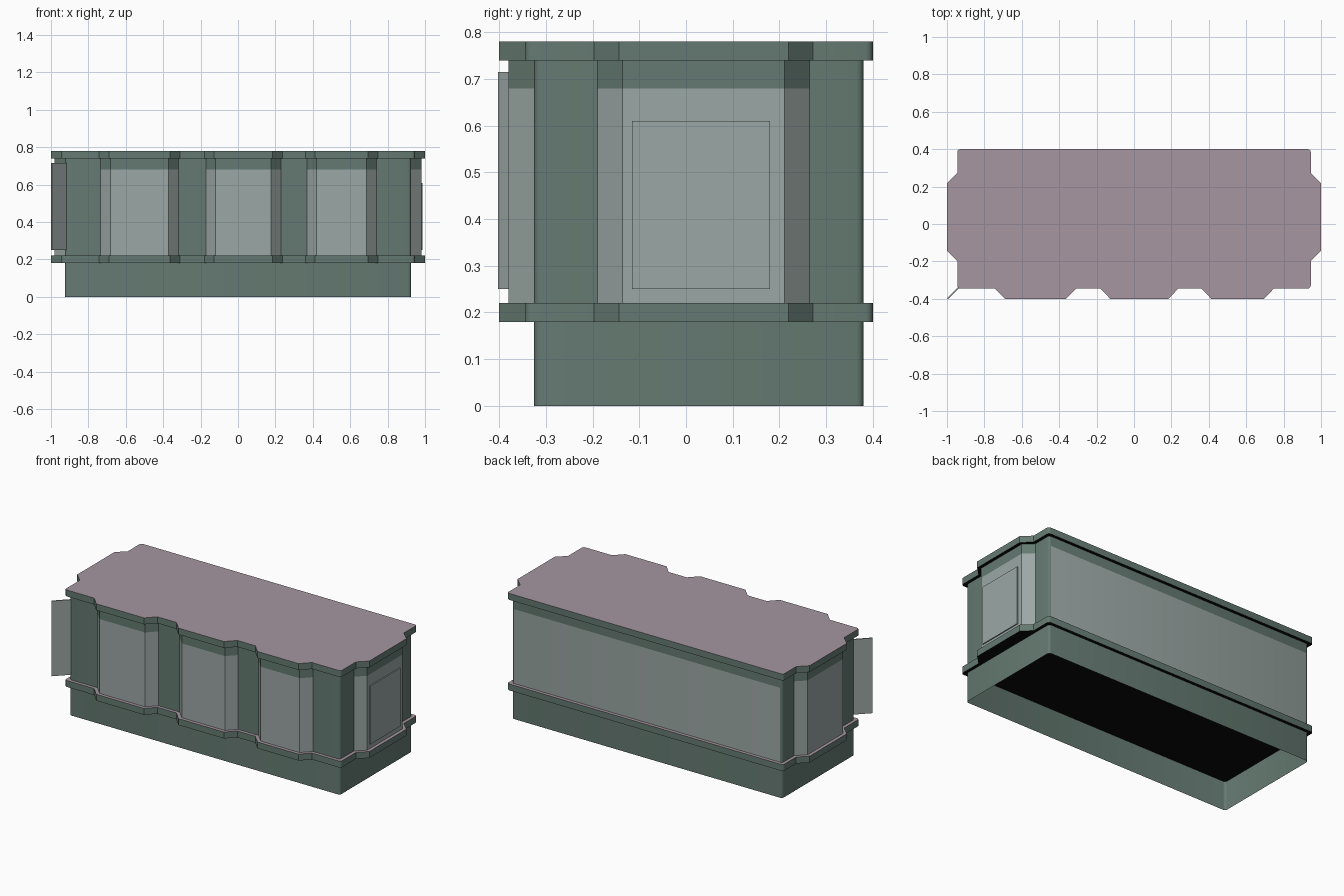
import bpy, bmesh, math
from mathutils import Matrix

if "Cube" in bpy.data.objects:
    bpy.data.objects.remove(bpy.data.objects["Cube"], do_unlink=True)


def material(name, rgb):
    m = bpy.data.materials.new(name)
    m.use_nodes = True
    m.diffuse_color = (*rgb, 1)
    m.node_tree.nodes["Principled BSDF"].inputs["Base Color"].default_value = (*rgb, 1)
    return m


WALL, TOP, UNDER, GLASS = range(4)
MATS = [material("wall green", (0.13, 0.195, 0.168)),
        material("dusty pink top", (0.38, 0.305, 0.355)),
        material("underside black", (0.003, 0.003, 0.003)),
        material("pale grey pane", (0.33, 0.39, 0.375))]

HALF_X, BAY_X = 0.945, 1.0
FRONT, BACK, BAY_Y = -0.345, 0.40, -0.40
SLANT = 0.053
FRONT_BAYS = [(-0.743, -0.31), (-0.18, 0.237), (0.36, 0.748)]
SIDE_BAY = (-0.197, 0.272)


def corner(x, y, r, quadrant, steps=3):
    """Rounded corner, counter-clockwise, centred inside the corner point."""
    sx, sy = [(1, 1), (-1, 1), (-1, -1), (1, -1)][quadrant]
    cx, cy = x - sx * r, y - sy * r
    angles = [(quadrant + i / steps) * math.pi / 2 for i in range(steps + 1)]
    return [(cx + r * math.cos(a), cy + r * math.sin(a), WALL) for a in angles]


def outline(d, bays=True):
    """Plan shape inset by d; each point carries the colour of the next side."""
    hx, bx = HALF_X - d, BAY_X - d
    f, b, by = FRONT + d, BACK - d, BAY_Y + d
    k = 0.4 * d

    def bay(lo, hi):
        lo, hi = lo + k, hi - k
        return [(lo, 0, GLASS), (lo + SLANT, 1, GLASS), (hi - SLANT, 1, GLASS), (hi, 0, WALL)]

    pts = corner(-hx, f, 0.015, 2)
    if bays:
        for lo, hi in FRONT_BAYS:
            pts += [(x, by if out else f, tag) for x, out, tag in bay(lo, hi)]
    pts += corner(hx, f, 0.015, 3)
    side = bay(*SIDE_BAY)
    if bays:
        pts += [(bx if out else hx, y, tag) for y, out, tag in side]
    right_back = corner(hx, b, 0.015, 0)
    right_back[-1] = (*right_back[-1][:2], GLASS)      # long pane on the back
    pts += right_back + corner(-hx, b, 0.015, 1)
    if bays:
        tags = [GLASS, GLASS, GLASS, WALL]
        pts += [(-bx if p[1] else -hx, p[0], t) for p, t in zip(reversed(side), tags)]
    return pts


def finish(name, bm):
    me = bpy.data.meshes.new(name)
    bm.to_mesh(me)
    bm.free()
    for m in MATS:
        me.materials.append(m)
    ob = bpy.data.objects.new(name, me)
    bpy.context.collection.objects.link(ob)
    bpy.ops.object.select_all(action="DESELECT")
    ob.select_set(True)
    bpy.context.view_layer.objects.active = ob
    bpy.ops.object.shade_smooth_by_angle(angle=math.radians(35))
    return ob


def prism(name, pts, levels, caps=False, panes=False):
    """Stack the plan shape through the levels; panes colour the lowest tier."""
    bm = bmesh.new()
    rings = [[bm.verts.new((x, y, z)) for x, y, _ in pts] for z in levels]
    n = len(pts)
    for tier, (lo, hi) in enumerate(zip(rings, rings[1:])):
        for i in range(n):
            j = (i + 1) % n
            face = bm.faces.new((lo[i], lo[j], hi[j], hi[i]))
            if panes and tier == 0:
                face.material_index = pts[i][2]
    if caps:
        bm.faces.new(rings[-1]).material_index = TOP
        bm.faces.new(rings[0][::-1]).material_index = UNDER
    return finish(name, bm)


def plate(name, centre, size, turn=0):
    bm = bmesh.new()
    bmesh.ops.create_cube(bm, size=1, matrix=Matrix.Translation(centre)
                          @ Matrix.Rotation(turn, 4, "Z") @ Matrix.Diagonal((*size, 1)))
    for face in bm.faces:
        face.material_index = GLASS
    return finish(name, bm)


# Hollow plinth, open underneath
prism("plinth", outline(0.02, bays=False), (0, 0.18))
# Ledge and roof share the full plan shape
prism("ledge", outline(0), (0.18, 0.22), caps=True)
prism("roof", outline(0), (0.74, 0.78), caps=True)
# Walls with panes on the bays and the back
prism("walls", outline(0.02), (0.22, 0.68, 0.74), panes=True)
# Raised panel on the end bay
plate("end_panel", (0.983, 0.032, 0.43), (0.008, 0.295, 0.36))
# Hanging sign set diagonally on the front corner
plate("corner_sign", (-0.957, -0.359, 0.483), (0.115, 0.007, 0.465), math.radians(45))
